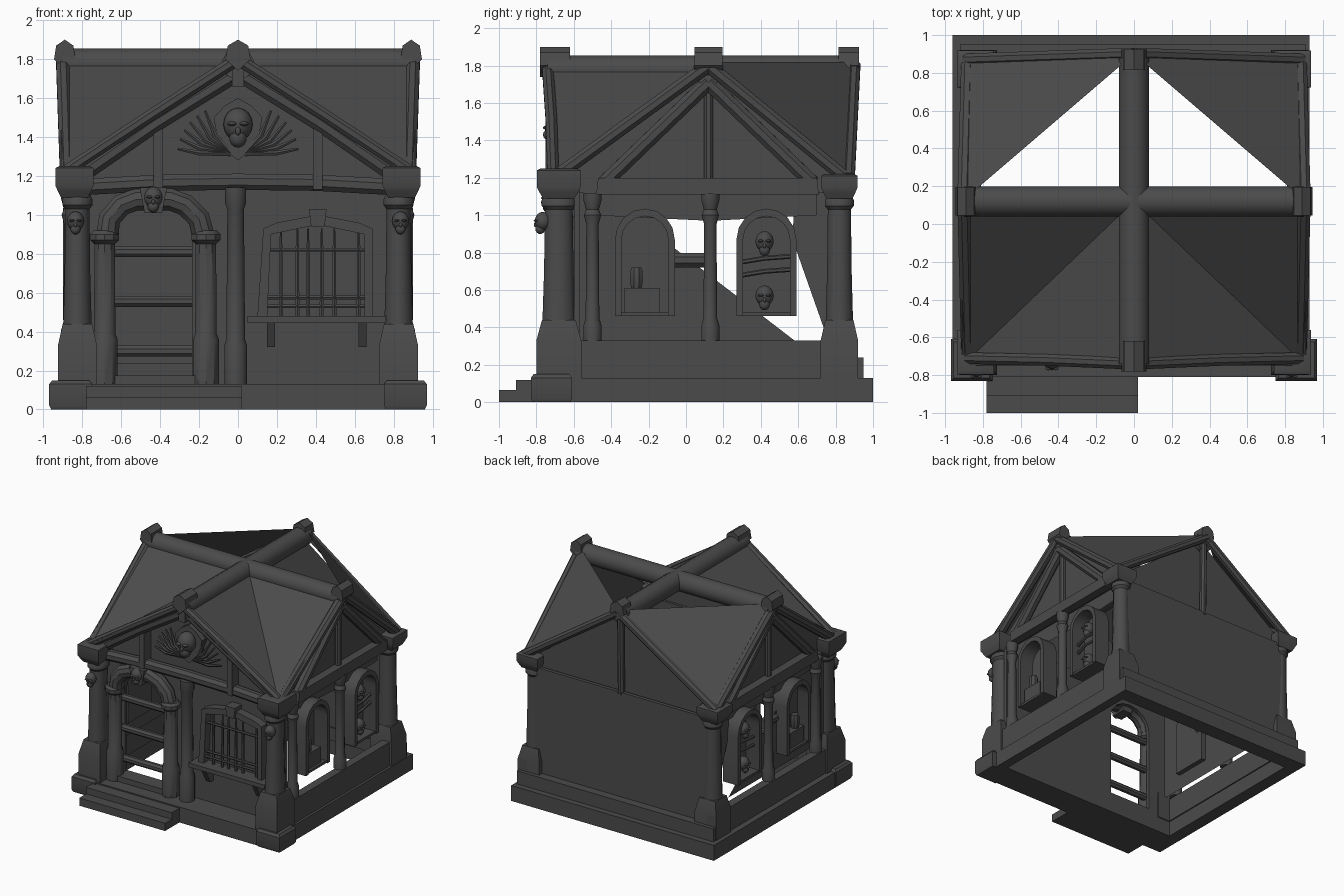
import bpy, bmesh, math
from mathutils import Vector

if "Cube" in bpy.data.objects:
    bpy.data.objects.remove(bpy.data.objects["Cube"])

stone = bpy.data.materials.new("dark_stone_grey")
stone.diffuse_color = (0.07, 0.07, 0.07, 1)
stone.use_nodes = True
stone.node_tree.nodes["Principled BSDF"].inputs["Base Color"].default_value = stone.diffuse_color


def finish(name, bm, fix=True):
    if fix:
        bmesh.ops.recalc_face_normals(bm, faces=bm.faces)
    me = bpy.data.meshes.new(name)
    bm.to_mesh(me)
    bm.free()
    ob = bpy.data.objects.new(name, me)
    bpy.context.collection.objects.link(ob)
    me.materials.append(stone)
    return ob


def box(name, x0, x1, y0, y1, z0, z1):
    return prism(name, [(x0, z0), (x1, z0), (x1, z1), (x0, z1)], y0, y1)


def prism(name, outline, a, b, axis="y"):
    """Extrude an outline: (x, z) along y, (y, z) along x or (x, y) along z."""
    put = {"y": lambda p, t: (p[0], t, p[1]), "x": lambda p, t: (t, p[0], p[1]),
           "z": lambda p, t: (p[0], p[1], t)}[axis]
    bm = bmesh.new()
    lo = [bm.verts.new(put(p, a)) for p in outline]
    hi = [bm.verts.new(put(p, b)) for p in outline]
    n = len(lo)
    bm.faces.new(lo)
    bm.faces.new(hi[::-1])
    for i in range(n):
        bm.faces.new((lo[i], hi[i], hi[(i + 1) % n], lo[(i + 1) % n]))
    return finish(name, bm)


def skin(name, rings):
    """Join rings of points into a closed skin with end caps."""
    bm = bmesh.new()
    rings = [[bm.verts.new(p) for p in r] for r in rings]
    n = len(rings[0])
    for p, q in zip(rings, rings[1:]):
        for i in range(n):
            bm.faces.new((p[i], p[(i + 1) % n], q[(i + 1) % n], q[i]))
    bm.faces.new(rings[0])
    bm.faces.new(rings[-1])
    return finish(name, bm)


def lathe(name, x, y, profile, n=12, ky=1):
    """Turn (radius, z) pairs; with n=4 the radius is the half width; ky stretches in y."""
    k = 1.414 if n == 4 else 1
    turn = [(i + .5) * math.tau / n for i in range(n)]
    return skin(name, [[(x + r * k * math.cos(a), y + ky * r * k * math.sin(a), z) for a in turn] for r, z in profile])


def tube(name, pts, r, n=8, r2=None):
    """Sweep a round section along points, optionally tapering to r2."""
    pts = [Vector(p) for p in pts]
    rings = []
    for i, p in enumerate(pts):
        d = (pts[min(i + 1, len(pts) - 1)] - pts[max(i - 1, 0)]).normalized()
        u = d.cross(Vector((0, 1, 0)) if abs(d.y) < .8 else Vector((0, 0, 1))).normalized()
        v = d.cross(u)
        rr = r + ((r if r2 is None else r2) - r) * i / (len(pts) - 1)
        turn = [(k + .5) * math.tau / n for k in range(n)]
        rings.append([p + rr * (u * math.cos(a) + v * math.sin(a)) for a in turn])
    return skin(name, rings)


def ball(name, c, rx, ry, rz):
    bm = bmesh.new()
    bmesh.ops.create_uvsphere(bm, u_segments=12, v_segments=8, radius=1)
    for v in bm.verts:
        v.co = Vector((v.co.x * rx, v.co.y * ry, v.co.z * rz)) + Vector(c)
    return finish(name, bm)


def skull(name, x, y, z, s, face=(0, -1)):
    """Cranium, jaw, brows and nose looking along face."""
    fx, fy = face
    ball(name + "_cranium", (x, y, z + .15 * s), .75 * s, .75 * s, .85 * s)
    ball(name + "_jaw", (x + fx * .25 * s, y + fy * .25 * s, z - .55 * s), .45 * s, .45 * s, .5 * s)
    ball(name + "_nose", (x + fx * .7 * s, y + fy * .7 * s, z - .2 * s), .14 * s, .14 * s, .22 * s)
    for k in (-1, 1):
        ball(name + "_brow", (x + fx * .6 * s - fy * k * .3 * s, y + fy * .6 * s + fx * k * .3 * s, z + .18 * s),
             .25 * s, .25 * s, .12 * s)


def plate(name, pts, faces=None):
    bm = bmesh.new()
    vs = [bm.verts.new(p) for p in pts]
    for f in faces or [range(len(pts))]:
        bm.faces.new([vs[i] for i in f])
    return finish(name, bm, False)


def arch(c, half, z0, zs, zt, n=8):
    return [(c - half, z0)] + [(c - half * math.cos(math.pi * i / n), zs + (zt - zs) * math.sin(math.pi * i / n))
                               for i in range(n + 1)] + [(c + half, z0)]


# Plinth: an open ring, front steps and corner blocks
box("plinth_front", -.96, .93, -.81, -.57, 0, .13)
box("plinth_back", -.96, .93, .87, 1, 0, .13)
box("upper_plinth_back", -.92, .91, .84, .95, .13, .24)
for s, e in ((-1, .96), (1, .93)):
    prism("plinth_side", [(s * .85, -.58), (s * e, -.58), (s * e, .88), (s * .85, .88)], 0, .13, "z")
    prism("low_side_wall", [(s * .84, -.56), (s * .91, -.56), (s * .91, .92), (s * .84, .92)], .13, .33, "z")
    lathe("front_corner_block", s * .86, -.72, [(.10, 0), (.11, .02), (.11, .13), (.095, .15)], 4)
box("lower_step", -.78, .02, -1, -.8, 0, .065)
box("upper_step", -.78, .02, -.91, -.8, 0, .12)

# Corner columns with square bases and capitals
for s in (-1, 1):
    for y, top, ky in ((-.68, 1.24, 1.2), (.82, 1.21, 1)):
        lathe("column_base", s * .825, y, [(.1, .13), (.1, .33), (.075, .44)], 4, ky)
        lathe("column_shaft", s * .825, y, [(.076, .42), (.068, .7), (.064, 1.03), (.08, 1.05), (.08, 1.08), (.065, 1.11)], 12, ky)
        lathe("column_capital", s * .84, y, [(.07, 1.09), (.085, 1.12), (.098, 1.15), (.098, top), (.08, top + .01)], 4, ky)
    skull("column_head", s * .835, -.765, .96, .058)
lathe("front_middle_column", -.012, -.66, [(.06, .13), (.06, .33), (.05, .36), (.044, 1.03), (.056, 1.06), (.056, 1.14)])

# Front wall with an arched doorway, and the plain back wall
door = arch(-.435, .2, .17, .88, 1.06)
prism("front_wall", [(-.86, .12)] + [(-.64, .12), (-.635, .12)] + door[1:] + [(-.235, .12), (.86, .12), (.86, 1.17), (-.86, 1.17)], -.6, -.57)
box("door_sill", -.65, -.22, -.7, -.57, .12, .175)
box("back_wall", -.84, .84, .85, .88, .13, 1.12)

# Door surround: jambs, arch, keystone head and bars
for x in (-.685, -.165):
    lathe("door_jamb", x, -.66, [(.07, .13), (.07, .36), (.058, .39), (.055, .85), (.078, .87), (.078, .9), (.06, .92)], 10)
tube("door_arch", [(x, -.66, z) for x, z in ((-.67, .9), (-.66, .98), (-.6, 1.05), (-.52, 1.08),
                                           (-.35, 1.08), (-.27, 1.05), (-.2, .98), (-.18, .9))], .06, 10)
prism("door_keystone", [(-.48, 1.01), (-.39, 1.01), (-.365, 1.14), (-.505, 1.14)], -.73, -.6)
skull("keystone_head", -.435, -.72, 1.08, .065)
for z in (.3, .555, .81):
    tube("door_bar", [(-.635, -.62, z), (-.235, -.62, z)], .03, 8)

# Barred front window with frame, peaked head, sill and brackets
prism("window_frame", [(.1, .48), (.13, .93), (.2, .96), (.41, 1), (.62, .96), (.69, .93), (.69, .48), (.65, .48),
                       (.65, .9), (.41, .95), (.17, .9), (.15, .48)], -.67, -.59)
prism("window_keystone", [(.375, .94), (.445, .94), (.455, 1.03), (.365, 1.03)], -.69, -.59)
for x in (.22, .305, .36, .43, .495, .62):
    tube("window_bar", [(x, -.64, .48), (x, -.64, .84), (x, -.64, .86), (x, -.64, .93)], .012, 6, .005)
for z in (.53, .575, .82):
    tube("window_cross_bar", [(.15, -.64, z), (.67, -.64, z)], .011, 6)
box("window_sill", .05, .76, -.73, -.59, .445, .48)
for x in (.17, .64):
    prism("sill_bracket", [(-.59, .32), (-.64, .32), (-.71, .445), (-.59, .445)], x - .02, x + .02, "x")

# Roof: folded valleys at the front, single sloping triangles at the back
ridge_y, ridge_z = .12, 1.82
roofs = []
for s in (-1, 1):
    valley = [(0, ridge_y, ridge_z), (0, -.75, ridge_z), (s * .91, -.75, 1.21), (s * .91, ridge_y, ridge_z)]
    roofs.append(plate("front_roof", valley, [(0, 1, 2)[::s], (0, 2, 3)[::s]]))
    plate("back_roof", [(s * .91, .87, 1.2), (0, .9, ridge_z), (s * .91, ridge_y, ridge_z)][::s])
tube("ridge_beam_long", [(0, -.74, 1.775), (0, .88, 1.775)], .082, 12)
tube("ridge_beam_cross", [(-.9, ridge_y, 1.775), (.9, ridge_y, 1.775)], .082, 12)
for x, y in ((0, -.7), (0, .87), (-.89, ridge_y), (.89, ridge_y)):
    rx, ry = (.065, .08 if y < 0 else .055) if x == 0 else (.055, .075)
    prism("ridge_knob", [(x - rx, 1.8), (x - rx * .8, 1.87), (x, 1.9), (x + rx * .8, 1.87), (x + rx, 1.8),
                         (x, 1.74)], y - ry, y + ry)

# Front and back gables: panels, tie beam, rafters, posts
prism("front_gable_panel", [(-.82, 1.17), (.82, 1.17), (0, 1.77)], -.61, -.59)
plate("back_gable_panel", [(-.84, .835, 1.1), (.84, .835, 1.1), (.84, .835, 1.18), (0, .835, 1.79), (-.84, .835, 1.18)])
tube("front_tie_beam", [(-.85, -.65, 1.14), (-.4, -.65, 1.165), (0, -.65, 1.17), (.4, -.65, 1.165), (.85, -.65, 1.14)], .045)
for s in (-1, 1):
    tube("front_rafter", [(s * .89, -.71, 1.22), (s * .45, -.72, 1.51), (0, -.74, 1.8)], .033)
    tube("front_inner_rafter", [(s * .84, -.64, 1.18), (s * .42, -.68, 1.47), (0, -.69, 1.73)], .045)
    tube("back_rafter", [(s * .89, .87, 1.2), (0, .9, 1.8)], .035)
    box("front_gable_post", s * .41 - .024, s * .41 + .024, -.7, -.6, 1.13, 1.5)
box("front_king_post", -.03, .03, -.75, -.62, 1.66, 1.76)
tube("back_king_post", [(0, .86, 1.1), (0, .87, 1.78)], .028)

# Gable crest: shield, head and fanned feathers
prism("crest_shield", [(0, 1.28), (.1, 1.36), (.125, 1.5), (.07, 1.56), (0, 1.6), (-.07, 1.56), (-.125, 1.5), (-.1, 1.36)], -.66, -.6)
skull("crest_head", 0, -.68, 1.45, .1)
for s in (-1, 1):
    for i in range(6):
        a = math.radians(4 + 11 * i)
        r = .27 - .004 * i
        tube("crest_feather", [(s * .04, -.64, 1.32), (s * (.04 + .6 * r * math.cos(a)), -.67, 1.31 + .45 * r * math.sin(a)),
                               (s * (.04 + r * math.cos(a)), -.66, 1.32 + r * math.sin(a))], .022, 6, .007)

# Both sides: truss gables, posts and arched niches
for s in (-1, 1):
    prism("side_gable_panel", [(-.68, 1.12), (.8, 1.12), (.8, 1.2), (ridge_y, 1.78), (-.68, 1.2)], s * .81, s * .83, "x")
    prism("side_tie_beam", [(-.48, 1.11), (.71, 1.11), (.7, 1.2), (-.47, 1.2)], s * .83, s * .9, "x")
    tube("side_king_post", [(s * .85, ridge_y, 1.15), (s * .85, ridge_y, 1.72)], .026)
    for y, yo in ((-.44, -.69), (.68, .84)):
        tube("side_inner_rafter", [(s * .86, y, 1.17), (s * .87, ridge_y, 1.71)], .042)
        tube("side_rafter", [(s * .88, yo, 1.21), (s * .9, ridge_y, 1.8)], .038)
    for y in (-.5, .13):
        lathe("side_post", s * .86, y, [(.05, .33), (.05, .41), (.038, .45), (.034, .95), (.048, 1), (.036, 1.03), (.05, 1.08), (.05, 1.12)])
    for c in (-.22, .43):
        outer, inner = arch(c, .16, .46, .87, 1.035), arch(c, .125, .46, .87, .995)
        prism("niche_frame", outer + inner[::-1], s * .77, s * .9, "x")
        prism("niche_back", outer, s * .76, s * .775, "x")
        prism("niche_floor", [(c - .15, .46), (c + .15, .46), (c + .15, .48), (c - .15, .48)], s * .77, s * .89, "x")
    # Objects in the niches
    prism("niche_chest", [(-.33, .48), (-.14, .48), (-.14, .61), (-.33, .61)], s * .78, s * .87, "x")
    lathe("niche_jar", s * .83, -.265, [(.03, .61), (.036, .64), (.036, .7), (.028, .72)], 8)
    for z in (.56, .85):
        skull("niche_head", s * .83, .42, z, .065, (s, 0))
    for z in (.68, .75):
        tube("niche_branch", [(s * .84, .3, z), (s * .86, .42, z + .02), (s * .84, .56, z + .03)], .013, 6)
    plate("side_lintel", [(s * .81, y, z) for y, z in ((-.5, 1), (.13, .97), (.7, 1), (.7, 1.16), (-.5, 1.16))])

# Broken left wall remains
plate("left_wall_lower", [(-.8, -.6, .33), (-.8, .58, .33), (-.8, -.46, 1.13), (-.8, -.6, 1.13)])
plate("left_wall_rear", [(-.8, y, z) for y, z in ((.58, 1.12), (.57, .87), (.76, .33), (.82, .33), (.82, 1.12))])
tube("inner_rail", [(-.78, -.12, .76), (-.78, .1, .76)], .042)

# Smooth shading with sharp edges kept, front roof fully smooth
bpy.ops.object.select_all(action="SELECT")
bpy.context.view_layer.objects.active = bpy.context.selected_objects[0]
bpy.ops.object.shade_smooth_by_angle(angle=math.radians(35))
bpy.ops.object.select_all(action="DESELECT")
for ob in roofs:
    ob.select_set(True)
    bpy.context.view_layer.objects.active = ob
bpy.ops.object.shade_smooth()
